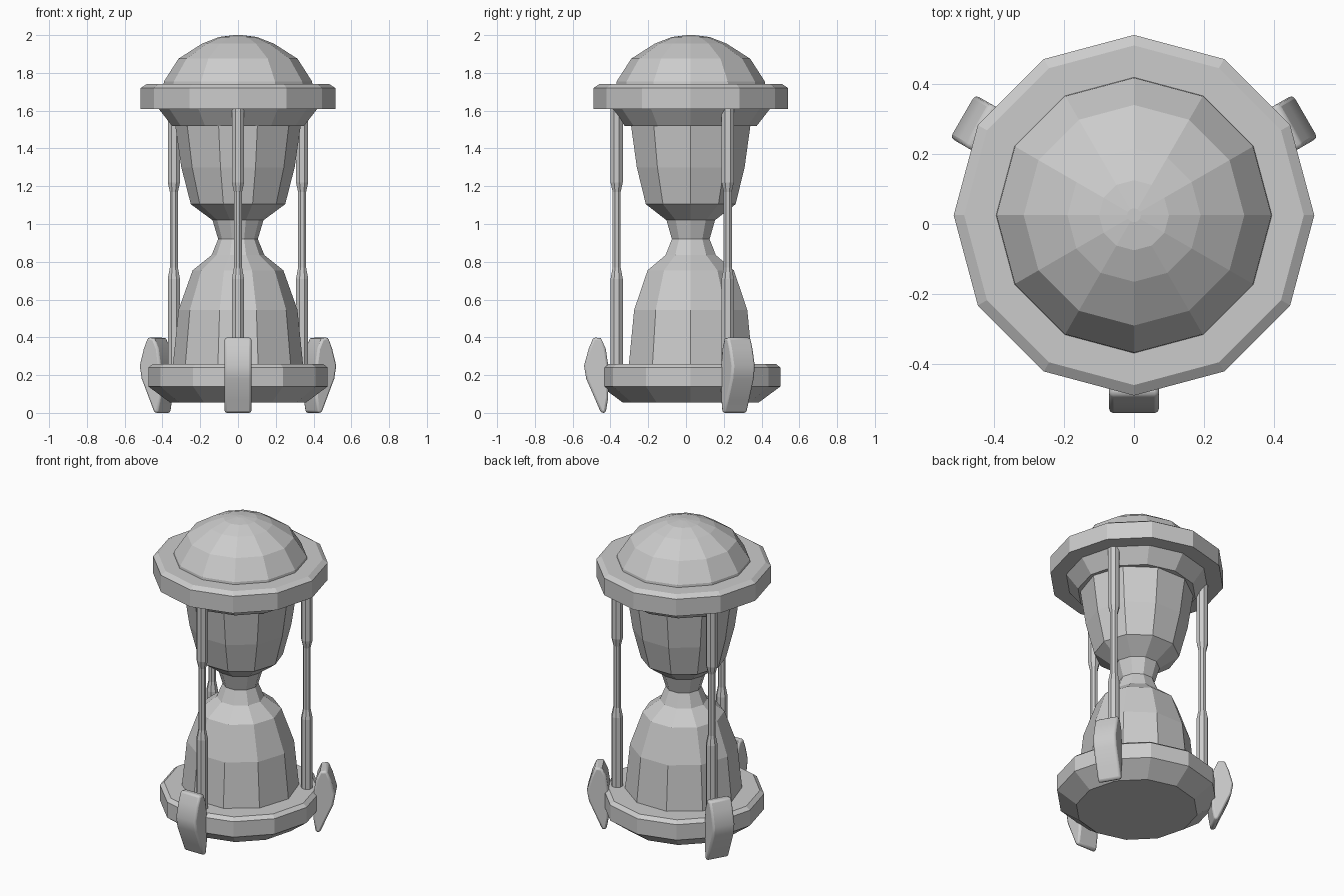
import bpy, bmesh
from math import sin, cos, pi, radians
from mathutils import Matrix, Vector

cube = bpy.data.objects.get("Cube")
if cube:
    bpy.data.objects.remove(cube, do_unlink=True)

CENTRE = Vector((0, 0.025, 0))

stone = bpy.data.materials.new("stone_grey")
stone.use_nodes = True
GREY = (0.6, 0.6, 0.6, 1)
stone.diffuse_color = GREY
stone.node_tree.nodes["Principled BSDF"].inputs["Base Color"].default_value = GREY


def finish(name, bm, location):
    bmesh.ops.recalc_face_normals(bm, faces=bm.faces)
    mesh = bpy.data.meshes.new(name)
    bm.to_mesh(mesh)
    bm.free()
    mesh.materials.append(stone)
    obj = bpy.data.objects.new(name, mesh)
    obj.location = location
    bpy.context.collection.objects.link(obj)
    return obj


def turned(name, profile, sides, location, twist=0.0):
    """Lathe a (radius, height) profile into a faceted, capped solid."""
    bm = bmesh.new()
    rings = []
    for r, z in profile:
        angles = [twist + 2 * pi * i / sides for i in range(sides)]
        rings.append([bm.verts.new((r * cos(a), r * sin(a), z)) for a in angles])
    for low, high in zip(rings, rings[1:]):
        for i in range(sides):
            j = (i + 1) % sides
            bm.faces.new((low[i], low[j], high[j], high[i]))
    bm.faces.new(rings[0])
    bm.faces.new(rings[-1])
    return finish(name, bm, location)


def foot(name, angle):
    """Extrude the leaf-shaped foot outline sideways and turn it outward."""
    outline = [(0.45, 0), (0.437, 0.08), (0.435, 0.24), (0.45, 0.34),
               (0.475, 0.395), (0.515, 0.40), (0.54, 0.34), (0.565, 0.25),
               (0.553, 0.18), (0.505, 0.07), (0.475, 0)]
    half = 0.071
    bm = bmesh.new()
    face = bm.faces.new([bm.verts.new((r, -half, z)) for r, z in outline])
    side = bmesh.ops.extrude_face_region(bm, geom=[face])["geom"]
    moved = [v for v in side if isinstance(v, bmesh.types.BMVert)]
    bmesh.ops.translate(bm, verts=moved, vec=(0, 2 * half, 0))
    bmesh.ops.rotate(bm, verts=bm.verts, matrix=Matrix.Rotation(angle, 3, "Z"))
    obj = finish(name, bm, CENTRE)
    bevel = obj.modifiers.new("soft_edges", "BEVEL")
    bevel.width = 0.012
    bevel.segments = 2
    bevel.limit_method = "ANGLE"
    bevel.angle_limit = radians(60)
    bpy.ops.object.select_all(action="DESELECT")
    obj.select_set(True)
    bpy.context.view_layer.objects.active = obj
    bpy.ops.object.shade_smooth_by_angle(angle=radians(35))


# Frame discs and dome
turned("base_disc", [(0.36, 0.055), (0.475, 0.14), (0.475, 0.24), (0.45, 0.26)],
       12, CENTRE)
turned("top_disc", [(0.35, 1.52), (0.42, 1.61), (0.515, 1.61), (0.515, 1.72),
                    (0.485, 1.74)], 12, CENTRE)
turned("dome", [(0.395, 1.73), (0.392, 1.755), (0.315, 1.875), (0.19, 1.955),
                (0.1, 1.99), (0.02, 2.0)], 12, CENTRE)

# Glass bulbs
turned("glass", [(0.345, 0.25), (0.315, 0.545), (0.24, 0.755), (0.14, 0.835),
                 (0.105, 0.92), (0.135, 1.02), (0.25, 1.105), (0.30, 1.30),
                 (0.335, 1.54)], 10, CENTRE)

# Three turned posts, each with a foot below it
ROD = [(0.035, 0.25), (0.035, 0.71), (0.023, 0.77), (0.023, 1.17),
       (0.035, 1.22), (0.035, 1.62)]
for label, degrees in (("front", -90), ("left", 30), ("right", 150)):
    a = radians(degrees)
    spot = CENTRE + Vector((0.392 * cos(a), 0.392 * sin(a), 0))
    turned(label + "_post", ROD, 8, spot, pi / 8)
    foot(label + "_foot", a)
